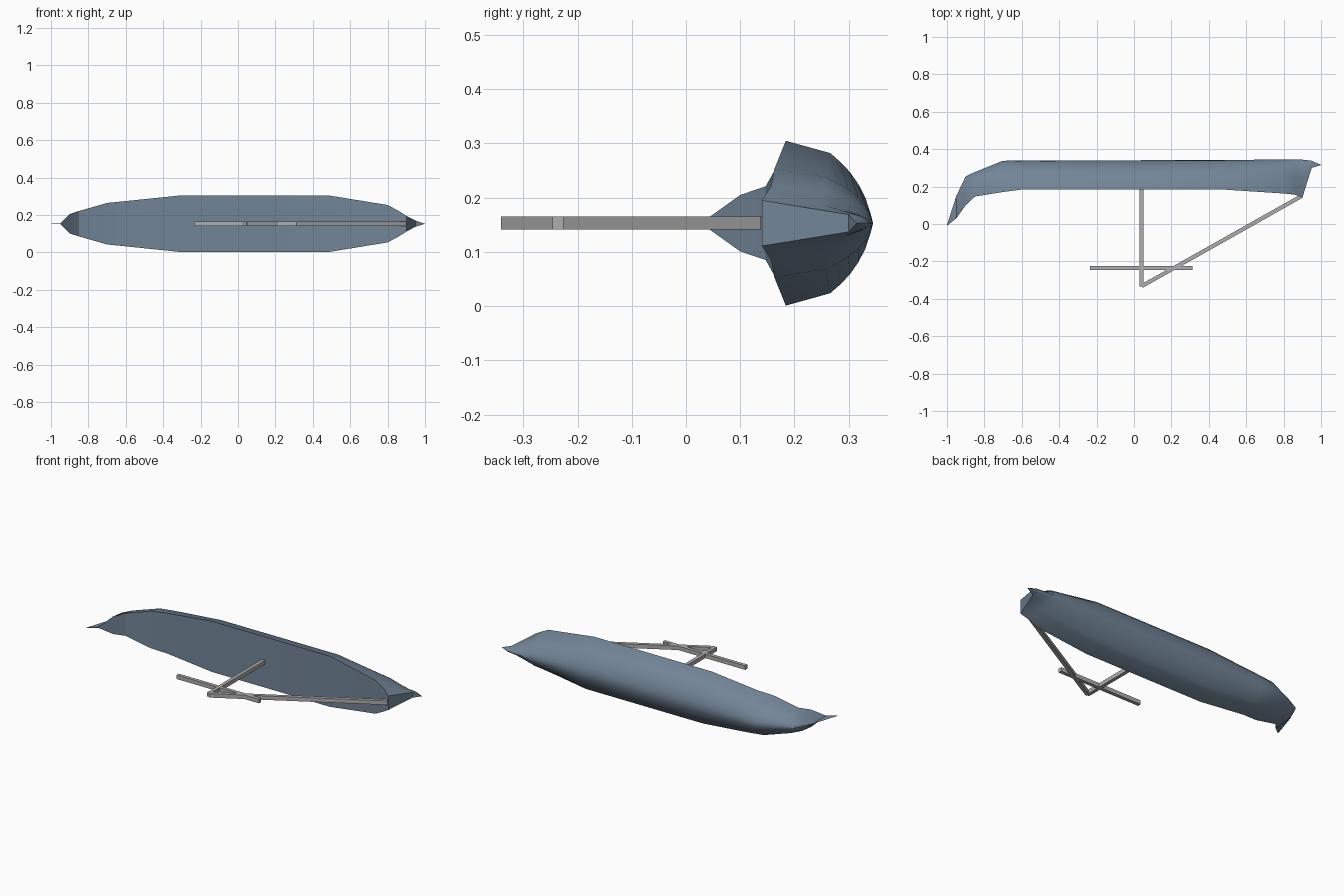
import bpy, bmesh
from mathutils import Vector

cube = bpy.data.objects.get("Cube")
if cube:
    bpy.data.objects.remove(cube)

MID = 0.153  # height of the centre plane


def material(name, rgb):
    m = bpy.data.materials.new(name)
    m.use_nodes = True
    m.diffuse_color = (*rgb, 1)
    m.node_tree.nodes["Principled BSDF"].inputs["Base Color"].default_value = (*rgb, 1)
    return m


blue = material("slate blue", (0.17, 0.235, 0.31))
grey = material("light grey", (0.42, 0.42, 0.42))


def finish(bm, name, mat):
    bmesh.ops.recalc_face_normals(bm, faces=bm.faces)
    mesh = bpy.data.meshes.new(name)
    bm.to_mesh(mesh)
    bm.free()
    mesh.materials.append(mat)
    obj = bpy.data.objects.new(name, mesh)
    bpy.context.collection.objects.link(obj)
    return obj


# Hull stations: x, deck y, keel y, half width
stations = [
    (-1.0, -0.01, -0.005, 0.0), (-0.95, 0.03, 0.15, 0.002),
    (-0.9, 0.1, 0.255, 0.052), (-0.85, 0.147, 0.278, 0.068),
    (-0.7, 0.171, 0.338, 0.111), (-0.6, 0.184, 0.339, 0.121),
    (-0.3, 0.184, 0.34, 0.152), (0.1, 0.184, 0.341, 0.152),
    (0.48, 0.184, 0.342, 0.152), (0.8, 0.163, 0.345, 0.1),
    (0.86, 0.157, 0.345, 0.068), (0.9, 0.14, 0.344, 0.042),
    (0.95, 0.3, 0.338, 0.016), (1.0, 0.315, 0.317, 0.0),
]

# Half section: fraction of depth, fraction of half width
half = [(0, 1), (0.52, 0.85), (0.64, 0.74), (0.75, 0.62),
        (0.85, 0.47), (0.93, 0.31), (0.98, 0.15), (1, 0)]
section = half + [(d, -w) for d, w in reversed(half[:-1])]

bm = bmesh.new()
rings = [[bm.verts.new((x, deck + (keel - deck) * d, MID + w * width))
          for d, w in section] for x, deck, keel, width in stations]
count = len(section)
for a, b in zip(rings, rings[1:]):
    for i in range(count):  # the last strip closes the flat deck
        j = (i + 1) % count
        bm.faces.new((a[i], a[j], b[j], b[i]))
bmesh.ops.remove_doubles(bm, verts=bm.verts, dist=0.0008)
hull = finish(bm, "hull", blue)
bpy.context.view_layer.objects.active = hull
hull.select_set(True)
bpy.ops.object.shade_smooth_by_angle(angle=0.52)
hull.select_set(False)


# Square bar between two plan points
def bar(name, start, end, width=0.021, height=0.024):
    a, b = Vector(start), Vector(end)
    d = (b - a).normalized()
    side = Vector((-d.y, d.x)) * width / 2
    bm = bmesh.new()
    base = bm.faces.new([bm.verts.new((p.x, p.y, MID - height / 2))
                         for p in (a - side, b - side, b + side, a + side)])
    top = bmesh.ops.extrude_face_region(bm, geom=[base])["geom"]
    bmesh.ops.translate(bm, vec=(0, 0, height),
                        verts=[v for v in top if isinstance(v, bmesh.types.BMVert)])
    finish(bm, name, grey)


bar("upright_post", (0.04, 0.2), (0.04, -0.335))
bar("diagonal_brace", (0.892, 0.147), (0.042, -0.332))
bar("cross_bar", (-0.235, -0.236), (0.312, -0.236))
